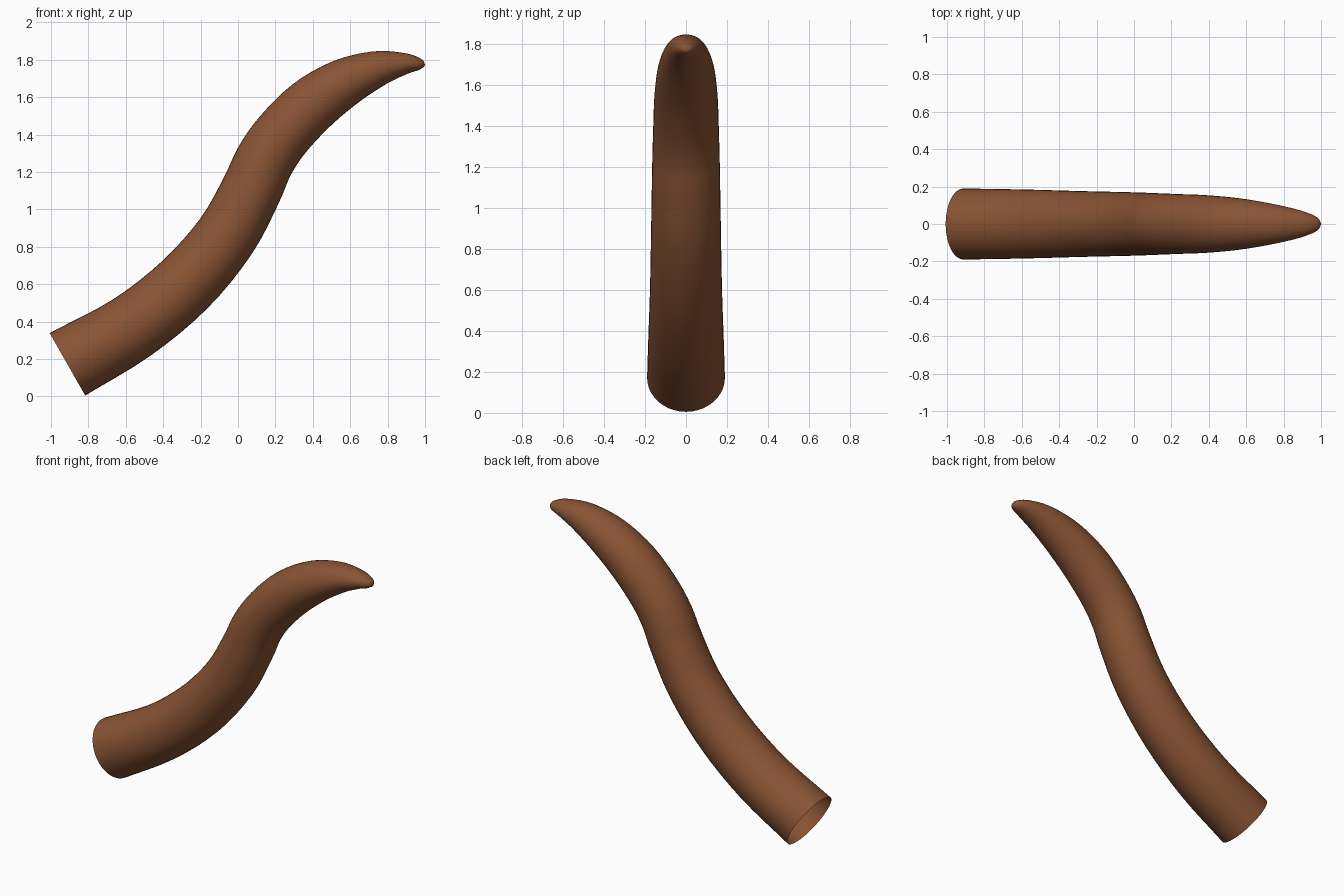
import bpy, bmesh, math
from mathutils import Vector

if "Cube" in bpy.data.objects:
    bpy.data.objects.remove(bpy.data.objects["Cube"])

# Stations along the tail: centre x, centre z, in-plane radius, sideways radius
STATIONS = [
    (-0.912, 0.172, 0.192, 0.190),
    (-0.570, 0.367, 0.181, 0.184),
    (-0.285, 0.597, 0.175, 0.176),
    (-0.065, 0.855, 0.167, 0.171),
    (0.070, 1.100, 0.162, 0.167),
    (0.140, 1.255, 0.159, 0.164),
    (0.235, 1.395, 0.156, 0.160),
    (0.385, 1.550, 0.151, 0.154),
    (0.560, 1.672, 0.132, 0.138),
    (0.740, 1.750, 0.098, 0.108),
    (0.885, 1.778, 0.060, 0.074),
    (0.965, 1.777, 0.034, 0.044),
    (0.992, 1.773, 0.017, 0.022),
]
TIP = (1.0, 0.0, 1.771)
SIDES, STEPS = 40, 4


def spline(points, steps):
    """Catmull-Rom interpolation, returning values and tangents."""
    p = [Vector(q) for q in points]
    p = [2 * p[0] - p[1]] + p + [2 * p[-1] - p[-2]]
    out = []
    for i in range(1, len(p) - 2):
        a, b, c, d = p[i - 1:i + 3]
        last = i == len(p) - 3
        for k in range(steps + (1 if last else 0)):
            t = k / steps
            val = 0.5 * (2 * b + (c - a) * t + (2 * a - 5 * b + 4 * c - d) * t ** 2
                         + (3 * b - a - 3 * c + d) * t ** 3)
            tan = 0.5 * ((c - a) + 2 * (2 * a - 5 * b + 4 * c - d) * t
                         + 3 * (3 * b - a - 3 * c + d) * t ** 2)
            out.append((val, tan))
    return out


# Tail: open base, tapered and bent tube, rounded tip
bm = bmesh.new()
rings = []
for val, tan in spline(STATIONS, STEPS):
    x, z, r, ry = val
    d = Vector((tan[0], 0, tan[1])).normalized()
    n = Vector((-d.z, 0, d.x))
    ring = []
    for k in range(SIDES):
        a = 2 * math.pi * k / SIDES
        ring.append(bm.verts.new(Vector((x, 0, z)) + n * (r * math.cos(a))
                                 + Vector((0, ry * math.sin(a), 0))))
    rings.append(ring)
for r0, r1 in zip(rings, rings[1:]):
    for k in range(SIDES):
        j = (k + 1) % SIDES
        bm.faces.new((r0[k], r0[j], r1[j], r1[k]))
tip = bm.verts.new(TIP)
for k in range(SIDES):
    bm.faces.new((rings[-1][k], rings[-1][(k + 1) % SIDES], tip))
bmesh.ops.recalc_face_normals(bm, faces=bm.faces)
# Make sure the skin faces outward (top of the tail points up)
bm.normal_update()
if max(bm.faces, key=lambda f: f.calc_center_median().z).normal.z < 0:
    bmesh.ops.reverse_faces(bm, faces=bm.faces)
for f in bm.faces:
    f.smooth = True

mesh = bpy.data.meshes.new("tail")
bm.to_mesh(mesh)
bm.free()
tail = bpy.data.objects.new("tail", mesh)
bpy.context.collection.objects.link(tail)

brown = bpy.data.materials.new("brown")
brown.diffuse_color = (0.25, 0.088, 0.034, 1)
brown.use_nodes = True
brown.node_tree.nodes["Principled BSDF"].inputs["Base Color"].default_value = brown.diffuse_color
mesh.materials.append(brown)
